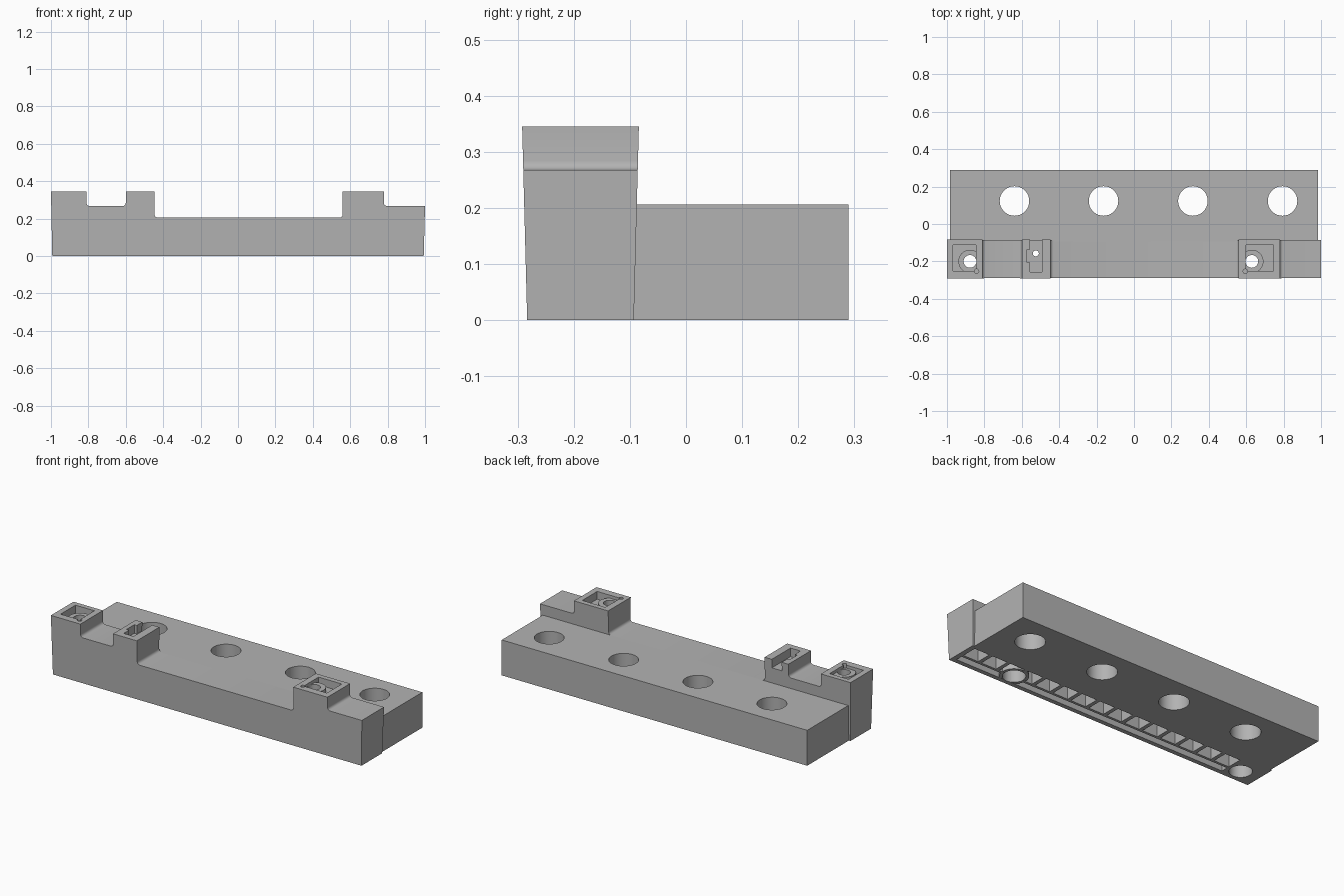
import bpy, bmesh, math

if "Cube" in bpy.data.objects:
    bpy.data.objects.remove(bpy.data.objects["Cube"], do_unlink=True)

grey = bpy.data.materials.new("plain grey")
grey.use_nodes = True
grey.diffuse_color = (0.45, 0.45, 0.45, 1)
grey.node_tree.nodes["Principled BSDF"].inputs["Base Color"].default_value = grey.diffuse_color


def add(name, bm):
    bmesh.ops.recalc_face_normals(bm, faces=bm.faces)
    mesh = bpy.data.meshes.new(name)
    bm.to_mesh(mesh)
    bm.free()
    mesh.materials.append(grey)
    ob = bpy.data.objects.new(name, mesh)
    bpy.context.collection.objects.link(ob)
    return ob


def box(name, x, y, z):
    bm = bmesh.new()
    for v in bmesh.ops.create_cube(bm, size=1)["verts"]:
        v.co = [lo + (c + 0.5) * (hi - lo) for c, (lo, hi) in zip(v.co, (x, y, z))]
    return add(name, bm)


def cylinder(name, x, y, r, z0, z1):
    bm = bmesh.new()
    bmesh.ops.create_cone(bm, cap_ends=True, segments=40, radius1=r, radius2=r, depth=z1 - z0)
    bmesh.ops.translate(bm, verts=bm.verts, vec=(x, y, (z0 + z1) / 2))
    return add(name, bm)


def combine(target, tool, operation="DIFFERENCE"):
    mod = target.modifiers.new("combine", "BOOLEAN")
    mod.operation, mod.solver, mod.object = operation, "EXACT", tool
    bpy.context.view_layer.objects.active = target
    bpy.ops.object.modifier_apply(modifier=mod.name)
    bpy.data.objects.remove(tool, do_unlink=True)


# Slab with four round holes
slab = box("rear_slab", (-0.983, 0.983), (-0.094, 0.29), (0, 0.206))
for x in (-0.639, -0.163, 0.315, 0.794):
    combine(slab, cylinder("hole_cutter", x, 0.123, 0.079, -0.1, 0.4))

# Stepped front bar; low corners are rounded where a wall meets a floor
TOP, STEP, LOW, R = 0.345, 0.268, 0.206, 0.016
steps = [(-1, -0.81, TOP), (-0.81, -0.6, STEP), (-0.6, -0.447, TOP),
         (-0.447, 0.56, LOW), (0.56, 0.78, TOP), (0.78, 1, STEP)]
outline = [(1, 0), (-1, 0)]
arc = [math.radians(a) for a in (0, 22.5, 45, 67.5, 90)]
for i, (a, b, z) in enumerate(steps):
    if i and steps[i - 1][2] > z:
        outline += [(a + R - R * math.cos(t), z + R - R * math.sin(t)) for t in arc]
    else:
        outline.append((a, z))
    if i < 5 and steps[i + 1][2] > z:
        outline += [(b - R + R * math.cos(t), z + R - R * math.sin(t)) for t in reversed(arc)]
    else:
        outline.append((b, z))
bm = bmesh.new()
face = bm.faces.new([bm.verts.new((x, -1, z)) for x, z in outline])
new = bmesh.ops.extrude_face_region(bm, geom=[face])["geom"]
bmesh.ops.translate(bm, verts=[v for v in new if isinstance(v, bmesh.types.BMVert)], vec=(0, 2, 0))
for v in bm.verts:  # drafted sides
    v.co.x *= 0.993 + 0.007 * min(1, v.co.z / STEP)
    v.co.y = -0.188 + v.co.y * (0.095 + 0.009 * v.co.z / TOP)
bar = add("front_bar", bm)

# Underside: long groove and a row of ribbed cells
START, END, CELLS, RIB, ROOF = -0.8, 0.965, 15, 0.022, 0.17
combine(bar, box("groove_cutter", (START, END), (-0.257, -0.217), (-0.1, ROOF)))
pitch = (END - START + RIB) / CELLS
for i in range(CELLS):
    x = START + i * pitch
    combine(bar, box("cell_cutter", (x, x + pitch - RIB), (-0.202, -0.113), (-0.1, ROOF)))
combine(bar, cylinder("screw_boss", 0.63, -0.2, 0.077, 0.001, 0.19), "UNION")

# Recessed screw seats on the end towers
for x, side, length in ((-0.877, -1, 0.09), (0.63, 1, 0.117)):
    xs = sorted((x - side * 0.032, x + side * length))
    combine(bar, box("pocket_cutter", xs, (-0.25, -0.113), (0.3, 0.5)))
    combine(bar, cylinder("seat_boss", x, -0.2, 0.062, 0.27, 0.328), "UNION")
    combine(bar, cylinder("screw_cutter", x, -0.2, 0.034, 0.2, 0.5))
    combine(bar, cylinder("bore_cutter", x, -0.2, 0.06, -0.1, 0.25))
    combine(bar, cylinder("pin_cutter", x - side * 0.035, -0.253, 0.012, 0.31, 0.5))

# Open-backed slot in the middle tower
combine(bar, box("slot_cutter", (-0.557, -0.493), (-0.256, 0), (0.295, 0.5)))
combine(bar, box("slot_side_cutter", (-0.573, -0.52), (-0.205, -0.135), (0.295, 0.5)))
combine(bar, cylinder("pin_cutter", -0.525, -0.157, 0.016, 0.1, 0.5))

# Smooth round walls, crisp edges
for ob in (slab, bar):
    bpy.ops.object.select_all(action="DESELECT")
    ob.select_set(True)
    bpy.context.view_layer.objects.active = ob
    bpy.ops.object.shade_smooth_by_angle(angle=math.radians(30))
